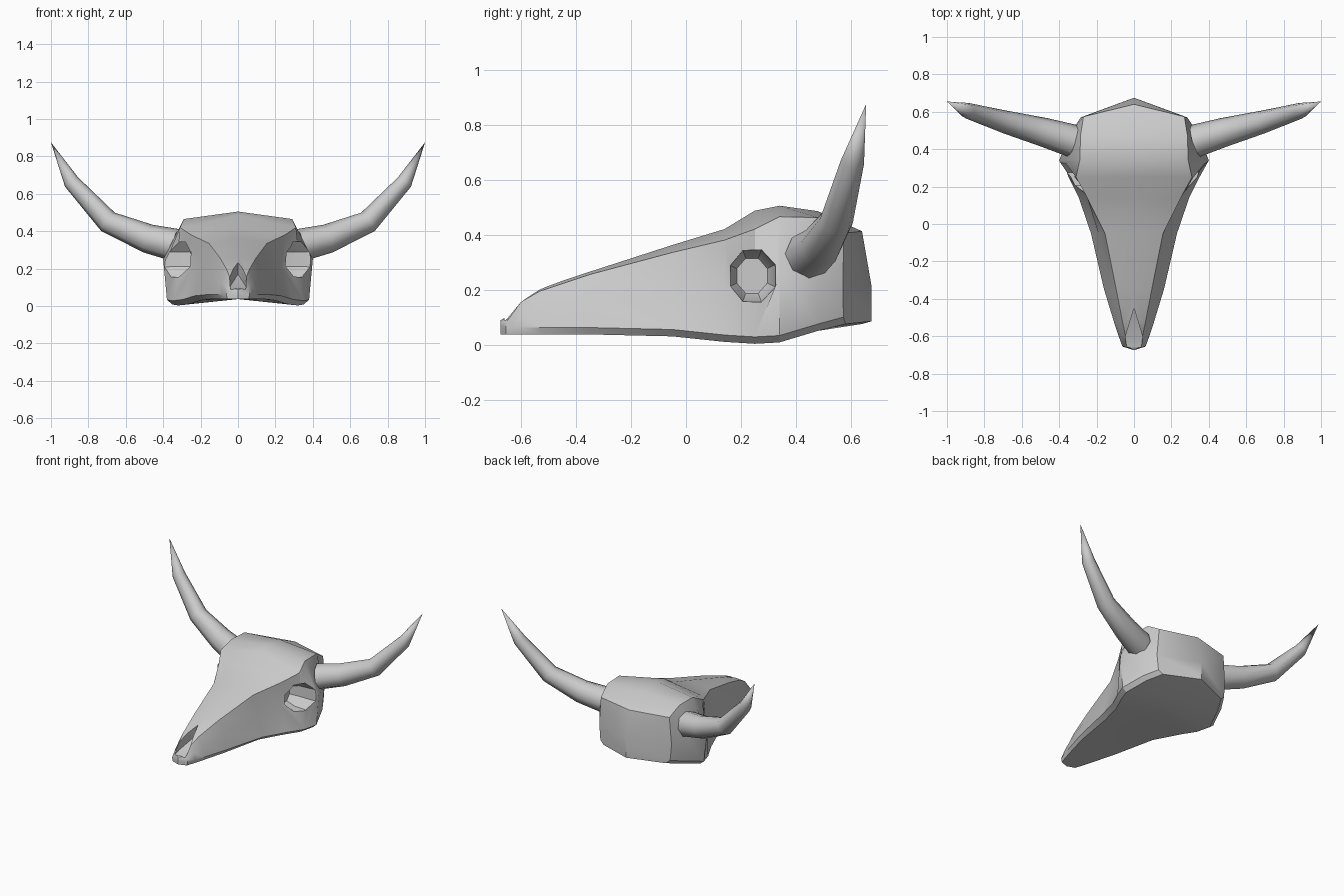
import bpy, bmesh, math
from mathutils import Vector

if "Cube" in bpy.data.objects:
    bpy.data.objects.remove(bpy.data.objects["Cube"])


def make_object(name, bm):
    bmesh.ops.recalc_face_normals(bm, faces=bm.faces)
    me = bpy.data.meshes.new(name)
    bm.to_mesh(me)
    bm.free()
    ob = bpy.data.objects.new(name, me)
    bpy.context.collection.objects.link(ob)
    return ob


def select_only(ob):
    bpy.ops.object.select_all(action='DESELECT')
    ob.select_set(True)
    bpy.context.view_layer.objects.active = ob


def smooth(ob, deg):
    select_only(ob)
    bpy.ops.object.shade_smooth_by_angle(angle=math.radians(deg))


def loft(bm, rings):
    loops = [[bm.verts.new(p) for p in r] for r in rings]
    n = len(loops[0])
    for a, b in zip(loops, loops[1:]):
        for i in range(n):
            j = (i + 1) % n
            bm.faces.new((a[i], a[j], b[j], b[i]))
    return loops


# Skull stations: y, centre push-back, crown z, brow x/z, cheek x/z, rim x, base z
stations = [
    (-0.675, 0, 0.088, 0, 0.088, 0, 0.075, 0, 0.037),
    (-0.655, 0, 0.10, 0.03, 0.095, 0.055, 0.08, 0.062, 0.037),
    (-0.60, 0, 0.165, 0.045, 0.155, 0.07, 0.11, 0.082, 0.037),
    (-0.53, 0, 0.205, 0.06, 0.195, 0.09, 0.13, 0.105, 0.037),
    (-0.35, 0, 0.265, 0.095, 0.255, 0.135, 0.16, 0.16, 0.037),
    (-0.05, 0, 0.362, 0.155, 0.335, 0.19, 0.20, 0.23, 0.03),
    (0.14, 0, 0.42, 0.25, 0.38, 0.235, 0.21, 0.295, 0.01),
    (0.25, 0, 0.487, 0.31, 0.42, 0.33, 0.23, 0.35, 0.003),
    (0.34, 0, 0.505, 0.29, 0.465, 0.40, 0.25, 0.38, 0.008),
    (0.48, 0, 0.485, 0.285, 0.462, 0.345, 0.25, 0.33, 0.05),
    (0.57, 0.07, 0.412, 0.27, 0.405, 0.285, 0.21, 0.275, 0.075),
    (0.675, 0, 0.21, 0, 0.21, 0, 0.21, 0, 0.085),
]


def section(y, dy, zc, xe, ze, xs, zs, xr, zb):
    half = [(0, zc), (xe, ze), (xs, zs), (xr, zb + 0.025),
            (max(0, xr - 0.03) if xr > 0.2 else xr * 0.9, zb), (0, max(zb, 0.037))]
    full = half + [(-x, z) for x, z in half[-2:0:-1]]
    return [(x, y + dy * (1 - abs(x) / max(xs, 0.001)), z) for x, z in full]


bm = bmesh.new()
loft(bm, [section(*s) for s in stations])
bmesh.ops.remove_doubles(bm, verts=bm.verts, dist=0.0005)
skull = make_object("skull", bm)

# Cutters: tapered eight-sided eye sockets and a wedge-shaped nasal opening
cutters = []
for side in (1, -1):
    bm = bmesh.new()
    rings = []
    for x, r in ((0.20, 0.06), (0.255, 0.085), (0.48, 0.097)):
        rings.append([(side * x, 0.24 + r * math.cos(math.tau * (k + 0.5) / 8),
                       0.25 + 1.15 * r * math.sin(math.tau * (k + 0.5) / 8)) for k in range(8)])
    loops = loft(bm, rings)
    bm.faces.new(loops[0])
    bm.faces.new(loops[-1])
    cutters.append(make_object("eye_socket_cutter", bm))

bm = bmesh.new()
plan = [(0, -0.45, 0.17), (0.045, -0.60, 0.10), (0.04, -0.66, 0.088),
        (-0.04, -0.66, 0.088), (-0.045, -0.60, 0.10)]
for x, y, z in plan:
    bm.verts.new((x, y, z))
    bm.verts.new((x, y, 0.4))
bmesh.ops.convex_hull(bm, input=bm.verts)
cutters.append(make_object("nasal_cutter", bm))

for c in cutters:
    select_only(skull)
    m = skull.modifiers.new("cut", 'BOOLEAN')
    m.operation = 'DIFFERENCE'
    m.solver = 'EXACT'
    m.object = c
    bpy.ops.object.modifier_apply(modifier=m.name)
    bpy.data.objects.remove(c)
smooth(skull, 32)

# Horns: eight-sided tapered sweep, mirrored left and right
path = [(0.33, 0.445, 0.325, 0.088), (0.48, 0.49, 0.36, 0.078), (0.695, 0.547, 0.45, 0.061),
        (0.89, 0.605, 0.663, 0.043), (1.0, 0.655, 0.875, 0.0)]
for name, side in (("right_horn", 1), ("left_horn", -1)):
    pts = [Vector(p[:3]) for p in path]
    rings = []
    for i, p in enumerate(pts):
        t = (pts[min(i + 1, len(pts) - 1)] - pts[max(i - 1, 0)]).normalized()
        u = t.cross(Vector((0, 1, 0))).normalized()
        v = t.cross(u)
        ring = []
        for k in range(8):
            a = math.tau * k / 8
            q = p + path[i][3] * (u * math.cos(a) + v * math.sin(a))
            ring.append((side * q.x, q.y, q.z))
        rings.append(ring)
    bm = bmesh.new()
    loops = loft(bm, rings)
    bm.faces.new(loops[0])
    bmesh.ops.remove_doubles(bm, verts=bm.verts, dist=0.0005)
    smooth(make_object(name, bm), 50)
